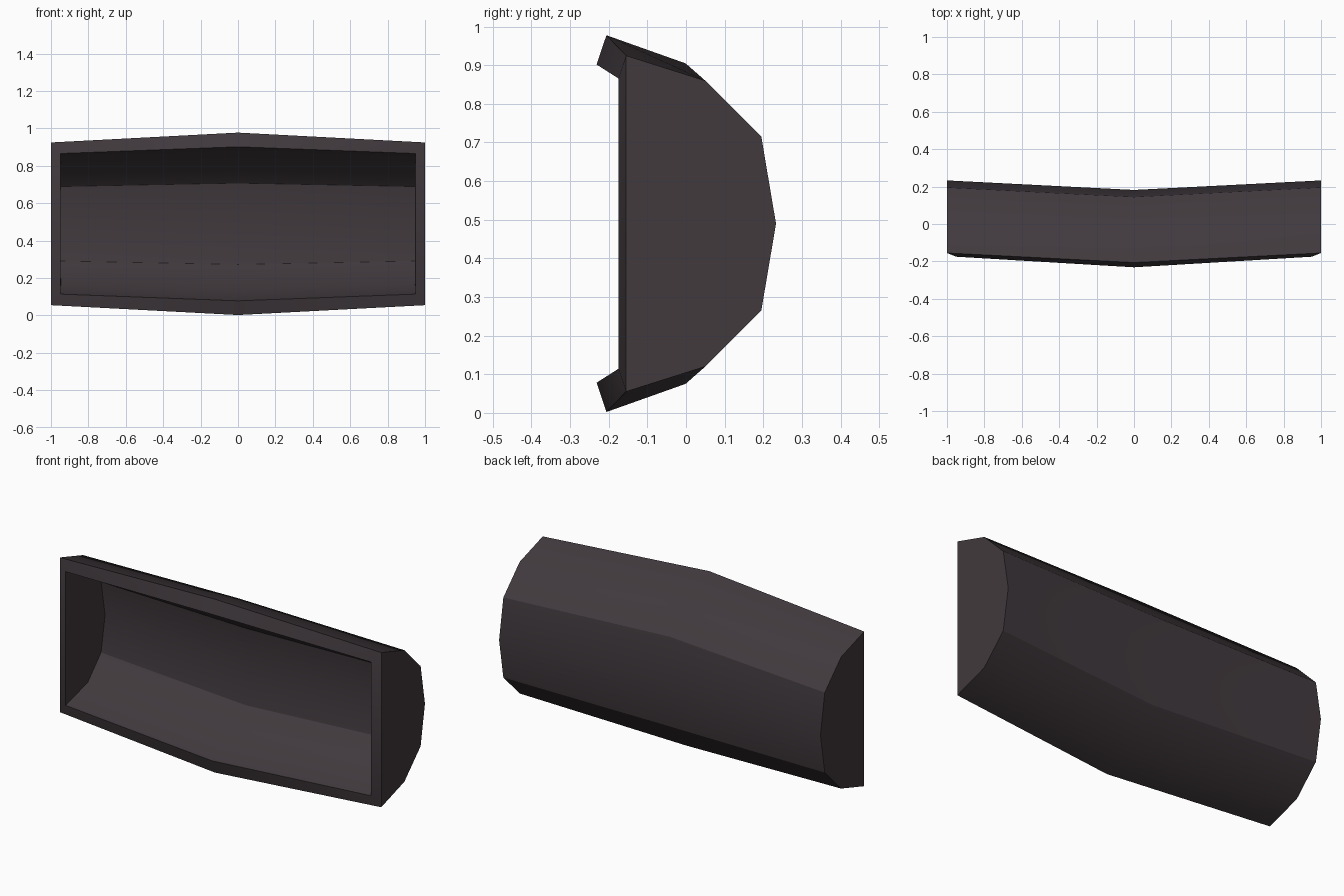
import bpy, bmesh, math

if "Cube" in bpy.data.objects:
    bpy.data.objects.remove(bpy.data.objects["Cube"])

# One dark plum-grey colour for the whole shell
mat = bpy.data.materials.new("dark plum grey")
mat.diffuse_color = (0.052, 0.041, 0.047, 1)
mat.use_nodes = True
mat.node_tree.nodes["Principled BSDF"].inputs["Base Color"].default_value = mat.diffuse_color

# Half profile (y, height above mid-line), lower half is mirrored
MID_Z = 0.49
half = [(-0.155, 0.435), (0.05, 0.37), (0.195, 0.225), (0.233, 0.0)]
profile = half + [(y, -h) for y, h in reversed(half[:-1])]

# Stations along x: (x, y shift, height scale) - the middle bulges forward and taller
stations = [(-1, 0, 1), (0, -0.051, 1.121), (1, 0, 1)]

# Open-fronted shell: lofted wall plus two end caps
bm = bmesh.new()
rings = [[bm.verts.new((x, y + dy, MID_Z + h * s)) for y, h in profile]
         for x, dy, s in stations]
for a, b in zip(rings, rings[1:]):
    for i in range(len(profile) - 1):
        bm.faces.new((a[i], a[i + 1], b[i + 1], b[i]))
bm.faces.new(rings[0])
bm.faces.new(rings[-1])
bmesh.ops.recalc_face_normals(bm, faces=bm.faces)
# make sure the normals point outwards (the +x cap must face +x)
bm.normal_update()
cap = max(bm.faces, key=lambda f: f.calc_center_median().x)
if cap.normal.x < 0:
    bmesh.ops.reverse_faces(bm, faces=bm.faces)

mesh = bpy.data.meshes.new("curved_shell")
bm.to_mesh(mesh)
bm.free()
mesh.materials.append(mat)
shell = bpy.data.objects.new("curved_shell", mesh)
bpy.context.collection.objects.link(shell)

# Wall thickness, grown inwards with a front rim
wall = shell.modifiers.new("wall", 'SOLIDIFY')
wall.thickness = 0.08
wall.offset = -1
wall.use_even_offset = False
bpy.context.view_layer.objects.active = shell
shell.select_set(True)
bpy.ops.object.modifier_apply(modifier="wall")
bpy.ops.object.shade_smooth_by_angle(angle=math.radians(30))
